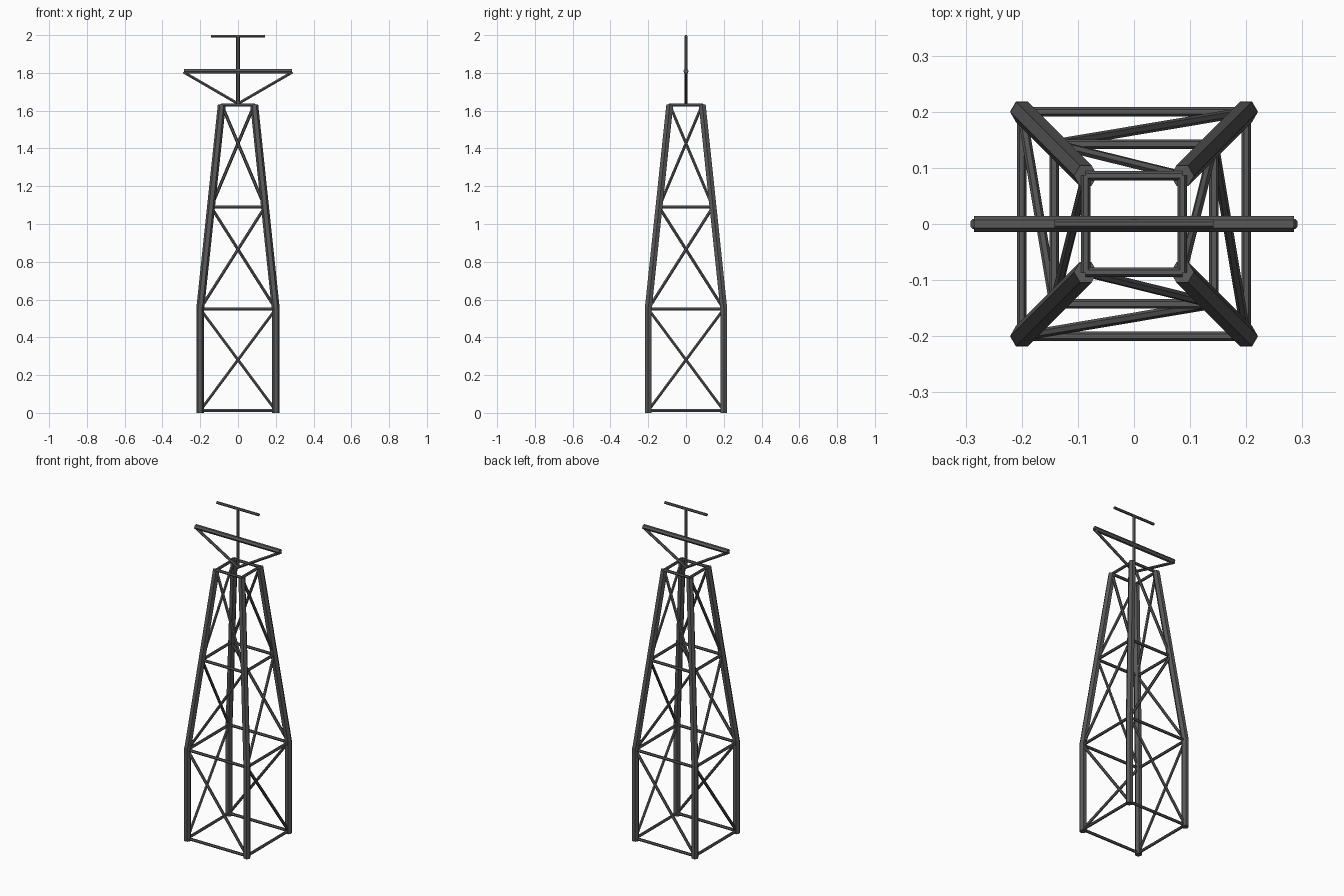
import bpy, bmesh, math
from mathutils import Vector, Matrix

cube = bpy.data.objects.get("Cube")
if cube:
    bpy.data.objects.remove(cube, do_unlink=True)

steel = bpy.data.materials.new("dark_steel")
steel.use_nodes = True
GREY = (0.1, 0.1, 0.1, 1)
steel.diffuse_color = GREY
steel.node_tree.nodes["Principled BSDF"].inputs["Base Color"].default_value = GREY


def beam(name, start, end, radius):
    """Six-sided bar between two points, with a corner edge kept level."""
    start, end = Vector(start), Vector(end)
    axis = (end - start).normalized()
    ref = Vector((0, 1, 0)) if abs(axis.z) > 0.9 else Vector((0, 0, 1))
    side = ref.cross(axis).normalized()
    up = axis.cross(side)
    rot = Matrix((side, up, axis)).transposed().to_4x4()
    bm = bmesh.new()
    bmesh.ops.create_cone(bm, cap_ends=True, segments=6, radius1=radius,
                          radius2=radius, depth=(end - start).length)
    # Put the first corner on the side axis
    first = bm.verts[:][0].co
    turn = Matrix.Rotation(-math.atan2(first.y, first.x), 4, "Z")
    bm.transform(Matrix.Translation((start + end) / 2) @ rot @ turn)
    mesh = bpy.data.meshes.new(name)
    bm.to_mesh(mesh)
    bm.free()
    mesh.materials.append(steel)
    obj = bpy.data.objects.new(name, mesh)
    bpy.context.collection.objects.link(obj)


# Levels of the tower: height and half width
LEVELS = [(0.012, 0.2), (0.55, 0.2), (1.09, 0.1425), (1.63, 0.086)]
CORNERS = [(-1, -1), (1, -1), (1, 1), (-1, 1)]
LEG, STRUT = 0.021, 0.0085


def node(level, corner):
    z, half = LEVELS[level]
    cx, cy = CORNERS[corner % 4]
    return (cx * half, cy * half, z)


for c in range(4):
    # Legs: upright below, leaning inward above
    x, y, z = node(1, c)
    beam("lower_leg", (x, y, 0), (x, y, z + 0.01), LEG)
    beam("upper_leg", node(1, c), node(3, c), LEG)
    # Level rails
    for level in range(4):
        beam("rail", node(level, c), node(level, c + 1), STRUT)
    # One diagonal per panel, alternating direction up the tower
    for level in range(3):
        lean = level % 2
        beam("diagonal_brace", node(level, c + 1 - lean),
             node(level + 1, c + lean), STRUT)

# Mast with its two cross arms and supports
beam("mast", (0, 0, 1.632), (0, 0, 1.992), 0.01)
beam("main_cross_arm", (-0.285, 0, 1.808), (0.285, 0, 1.808), 0.0143)
beam("top_cross_arm", (-0.142, 0, 1.993), (0.142, 0, 1.993), 0.008)
for s in (-1, 1):
    beam("arm_support", (0, 0, 1.637), (s * 0.288, 0, 1.804), STRUT)
